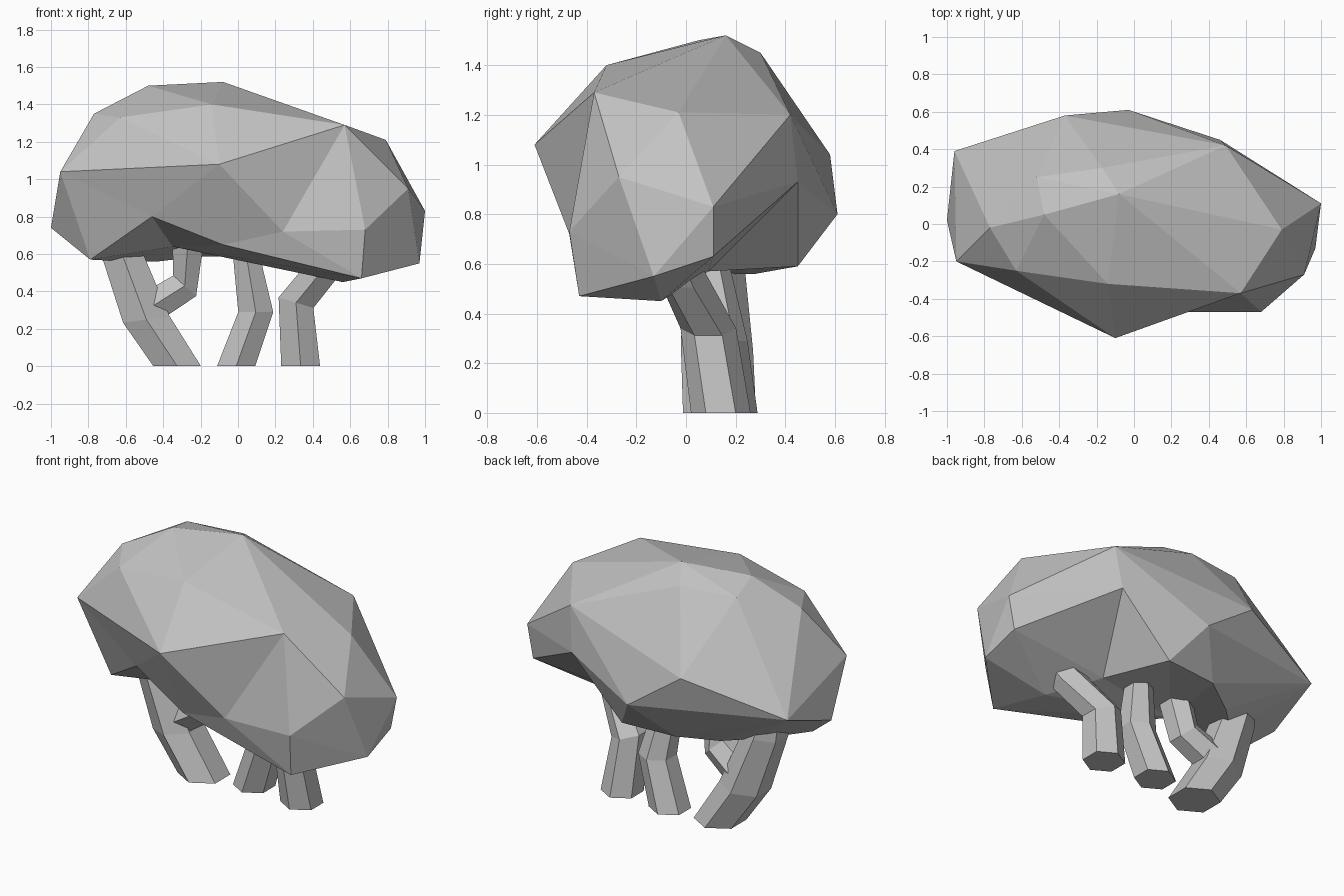
import bpy, bmesh, math
from mathutils import Vector, Matrix

cube = bpy.data.objects.get("Cube")
if cube:
    bpy.data.objects.remove(cube, do_unlink=True)

grey = bpy.data.materials.new("plain_grey")
grey.use_nodes = True
colour = (0.55, 0.55, 0.55, 1)
grey.diffuse_color = colour
grey.node_tree.nodes["Principled BSDF"].inputs["Base Color"].default_value = colour


def add_object(name, bm):
    """Turn a bmesh into a flat shaded object."""
    bmesh.ops.recalc_face_normals(bm, faces=bm.faces[:])
    mesh = bpy.data.meshes.new(name)
    bm.to_mesh(mesh)
    bm.free()
    mesh.materials.append(grey)
    obj = bpy.data.objects.new(name, mesh)
    bpy.context.collection.objects.link(obj)


def dent(bm, corners, name, centre, group):
    """Replace the faces lying among the group by a fan to one recessed point."""
    members = {corners[key] for key in group.split()}
    faces = {f for f in bm.faces if all(v in members for v in f.verts)}
    rim = [tuple(e.verts) for e in bm.edges
           if sum(f in faces for f in e.link_faces) == 1]
    bmesh.ops.delete(bm, geom=list(faces), context="FACES_KEEP_BOUNDARY")
    tip = corners[name] = bm.verts.new(centre)
    for a, b in rim:
        bm.faces.new((a, b, tip))
    loose = [e for e in bm.edges if not e.link_faces]
    bmesh.ops.delete(bm, geom=loose, context="EDGES")


# Canopy: faceted hull around its corner points
canopy_points = {
    # crown
    "crown_left": (0.57, -0.37, 1.29), "crown_side": (0.79, -0.03, 1.21),
    "crown_front": (-0.14, -0.32, 1.40), "crown_peak": (-0.08, 0.16, 1.52),
    "crown_ridge": (-0.48, 0.05, 1.50), "crown_back": (-0.17, 0.30, 1.45),
    "crown_rear": (-0.52, 0.25, 1.45), "crown_right": (-0.77, -0.02, 1.35),
    "crown_corner": (-0.63, -0.25, 1.33),
    # widest band
    "nose": (-0.10, -0.61, 1.08), "left_front": (0.91, -0.27, 0.95),
    "left_end": (1.0, 0.11, 0.83), "left_belly": (0.68, -0.47, 0.73),
    "right_front": (-0.95, -0.20, 1.04), "right_end": (-1.0, 0.02, 0.74),
    "right_back": (-0.96, 0.39, 0.87), "back_right": (-0.37, 0.58, 1.04),
    "back_mid": (-0.03, 0.61, 0.80), "back_upper": (0.49, 0.42, 1.20),
    # lower rim
    "low_left": (0.96, 0.11, 0.63), "low_side": (0.97, -0.13, 0.55),
    "low_front": (0.66, -0.43, 0.47), "low_inner": (0.56, -0.10, 0.45),
    "front_lip": (-0.08, -0.42, 0.65), "low_right": (-0.79, -0.10, 0.57),
    "rear_right": (-0.60, 0.12, 0.56), "rear_mid": (-0.43, 0.28, 0.56),
    "rear_low": (-0.22, 0.42, 0.585), "rear_left": (0.12, 0.45, 0.59),
}
bm = bmesh.new()
corners = {key: bm.verts.new(co) for key, co in canopy_points.items()}
bmesh.ops.convex_hull(bm, input=bm.verts[:])

# Hollows on the front, the back left and beneath
dent(bm, corners, "front_arch", (-0.46, -0.33, 0.80),
     "right_front low_right nose front_lip")
dent(bm, corners, "front_notch", (0.24, -0.47, 0.72),
     "nose front_lip low_front crown_left left_belly")
dent(bm, corners, "back_left", (0.46, 0.45, 0.93),
     "left_end back_upper back_mid low_left rear_left low_inner")
dent(bm, corners, "hollow", (0.30, 0.09, 0.57),
     "low_left back_left rear_left low_inner")
dent(bm, corners, "underside", (-0.35, -0.10, 0.64),
     "low_inner low_front front_lip front_arch low_right rear_right rear_mid "
     "rear_low rear_left hollow")
add_object("canopy", bm)


def stem(name, rings, sides=6):
    """Bent tube; each ring is x, y, z, radius and sideways tilt in degrees."""
    bm = bmesh.new()
    loops = []
    for x, y, z, r, tilt in rings:
        turn = Matrix.Rotation(math.radians(tilt), 3, "Y")
        loop = []
        for i in range(sides):
            angle = math.tau * (i + 0.5) / sides
            spoke = Vector((math.cos(angle), math.sin(angle), 0)) * r
            loop.append(bm.verts.new(Vector((x, y, z)) + turn @ spoke))
        loops.append(loop)
    for low, high in zip(loops, loops[1:]):
        for i in range(sides):
            j = (i + 1) % sides
            bm.faces.new((low[i], low[j], high[j], high[i]))
    bm.faces.new(loops[0][::-1])
    bm.faces.new(loops[-1])
    add_object(name, bm)


# Trunks
stem("right_trunk", [(-0.325, 0.135, 0, 0.147, 0), (-0.49, 0.125, 0.25, 0.145, -8),
                     (-0.62, 0.11, 0.60, 0.125, -8), (-0.64, 0.11, 0.68, 0.11, 0)])
stem("right_branch", [(-0.46, 0.12, 0.32, 0.10, 52), (-0.285, 0.09, 0.43, 0.095, 42),
                      (-0.265, 0.03, 0.70, 0.10, 0)])
stem("middle_trunk", [(-0.01, 0.17, 0, 0.118, 0), (0.095, 0.14, 0.29, 0.108, 0),
                      (0.03, 0.08, 0.68, 0.075, 0)])
stem("left_trunk", [(0.335, 0.14, 0, 0.12, 0), (0.31, 0.09, 0.34, 0.112, 17),
                    (0.49, -0.02, 0.56, 0.10, 40), (0.55, -0.05, 0.64, 0.09, 40)])
